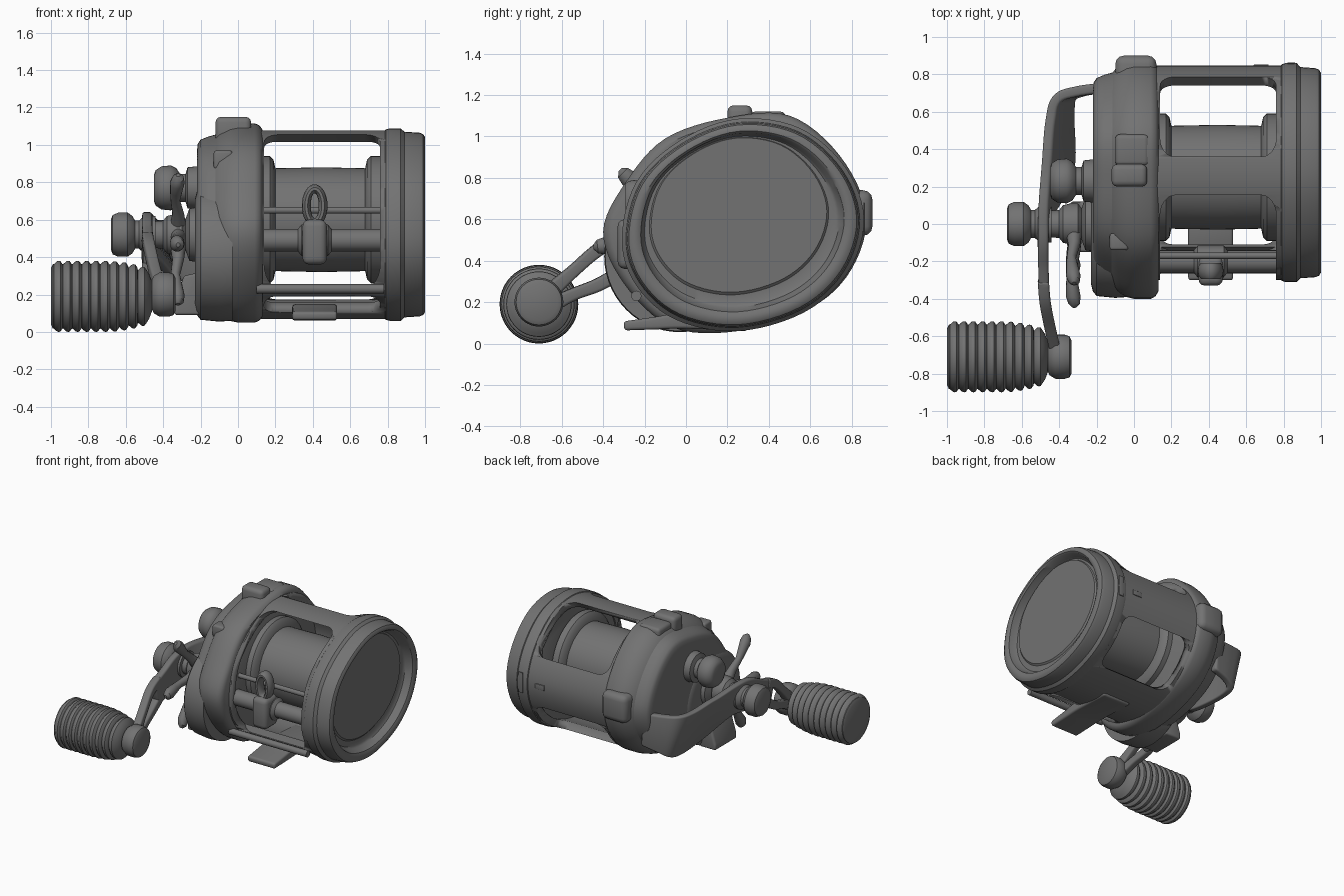
import bpy, bmesh, math
from mathutils import Vector, Matrix

cube = bpy.data.objects.get("Cube")
if cube:
    bpy.data.objects.remove(cube)

grey = bpy.data.materials.new("dark_grey_metal")
grey.use_nodes = True
grey.diffuse_color = (0.17, 0.17, 0.17, 1)
grey.node_tree.nodes["Principled BSDF"].inputs["Base Color"].default_value = (0.17, 0.17, 0.17, 1)


def finish(name, bm, bevel=0.0, angle=35):
    bmesh.ops.recalc_face_normals(bm, faces=bm.faces)
    mesh = bpy.data.meshes.new(name)
    bm.to_mesh(mesh)
    bm.free()
    ob = bpy.data.objects.new(name, mesh)
    bpy.context.collection.objects.link(ob)
    mesh.materials.append(grey)
    bpy.ops.object.select_all(action='DESELECT')
    ob.select_set(True)
    bpy.context.view_layer.objects.active = ob
    if bevel:
        mod = ob.modifiers.new("Bevel", 'BEVEL')
        mod.width, mod.segments = bevel, 3
        bpy.ops.object.modifier_apply(modifier="Bevel")
    bpy.ops.object.shade_smooth_by_angle(angle=math.radians(angle))
    return ob


def smooth(points, steps=6, closed=True):
    """Smooth curve through a few points of any dimension."""
    pts = [Vector(p) for p in points]
    n, out = len(pts), []
    pick = lambda i: pts[i % n] if closed else pts[max(0, min(n - 1, i))]
    for i in range(n if closed else n - 1):
        a, b, c, d = (pick(i + k) for k in (-1, 0, 1, 2))
        for s in range(steps):
            t = s / steps
            out.append(0.5 * (2 * b + (c - a) * t + (2 * a - 5 * b + 4 * c - d) * t * t
                              + (3 * b - a - 3 * c + d) * t ** 3))
    return out if closed else out + [pts[-1]]


def bridge(bm, rings, closed=False):
    n = len(rings[0])
    pairs = list(zip(rings, rings[1:])) + ([(rings[-1], rings[0])] if closed else [])
    for r, s in pairs:
        for i in range(n):
            bm.faces.new((r[i], r[(i + 1) % n], s[(i + 1) % n], s[i]))
    if not closed:
        bm.faces.new(rings[0])
        bm.faces.new(rings[-1])


def loft(name, outline, centre, sections, closed=False):
    """Rings of the outline along x; a section is x, scale and an optional shift."""
    bm, rings = bmesh.new(), []
    for x, s, *shift in sections:
        dy, dz = shift or (0, 0)
        rings.append([bm.verts.new((x, centre[0] + dy + (y - centre[0]) * s,
                                    centre[1] + dz + (z - centre[1]) * s)) for y, z in outline])
    bridge(bm, rings, closed)
    return finish(name, bm)


def lathe(name, y, z, profile, sides=40):
    ring = [(y + math.cos(a), z + math.sin(a))
            for a in (2 * math.pi * i / sides for i in range(sides))]
    return loft(name, ring, (y, z), profile)


def box(name, lo, hi, bevel=0.02):
    bm = bmesh.new()
    lo, hi = Vector(lo), Vector(hi)
    bmesh.ops.create_cube(bm, size=1, matrix=Matrix.Translation((lo + hi) / 2)
                          @ Matrix.Diagonal((*(hi - lo), 1)))
    return finish(name, bm, bevel)


def strap(name, points, thick, bevel=0.015):
    """Flat bar along a path of x, y, z, half height and lean of the lower edge."""
    path = smooth([p[:3] for p in points], 6, False)
    size = smooth([(p[3], p[4] if len(p) > 4 else 0) for p in points], 6, False)
    bm, rings = bmesh.new(), []
    for i, p in enumerate(path):
        t = path[min(i + 1, len(path) - 1)] - path[max(i - 1, 0)]
        side = Vector((t.y, -t.x, 0)).normalized() * thick / 2
        up = t.cross(side).normalized() * size[i][0]
        lean = Vector((size[i][1], 0, 0))
        rings.append([bm.verts.new(p + a * side + b * up + (lean if (b * up).z < 0 else 0 * lean))
                      for a, b in ((1, 1), (-1, 1), (-1, -1), (1, -1))])
    bridge(bm, rings)
    return finish(name, bm, bevel, 50)


# Side outlines in y, z
CENTRE = (0.26, 0.58)
cap_outline = smooth([(-.31, .5), (-.24, .78), (-.03, .98), (.25, 1.085), (.55, 1.04), (.77, .85),
                      (.86, .6), (.78, .34), (.57, .15), (.25, .06), (-.05, .115), (-.24, .28)])
gear_outline = smooth([(-.4, .54), (-.29, .78), (-.1, .99), (.2, 1.09), (.5, 1.1), (.74, .91),
                       (.87, .63), (.8, .36), (.6, .17), (.25, .06), (-.07, .08), (-.3, .29)])

# Dished end cap
loft("end_cap", cap_outline, CENTRE,
     [(.77, .94), (.79, .99), (.81, 1), (.87, 1), (.89, .965), (.97, .955), (.99, .94), (1, .91),
      (1, .87, 0, .005), (.99, .84, 0, .01), (.94, .81, -.005, .015), (.93, .79, -.01, .02),
      (.93, .74, -.015, .04), (.94, .725, -.015, .045), (.94, .7, -.015, .045)])

# Gear side plate and stepped covers
loft("gear_side_plate", gear_outline, CENTRE,
     [(-.13, .86), (-.1, .93), (-.04, .985), (0, 1), (.09, 1), (.115, .98), (.13, .94)])
loft("gear_side_cover", gear_outline, (.3, .57),
     [(-.22, .72), (-.215, .8), (-.2, .84), (-.16, .87), (-.06, .92)])
lathe("drive_gear_cover", -.03, .42,
      [(-.23, .29), (-.22, .33), (-.2, .355), (-.1, .365), (-.03, .36)], 56)

# Frame shell with rounded windows
frame = loft("frame", cap_outline, CENTRE, [(.08, .98), (.82, .98), (.82, .87), (.08, .87)], True)
for angle, width, shift in ((48, .5, 0), (155, .89, .055), (235, .17, -.015), (-40, .42, .03)):
    bm = bmesh.new()
    r = min(.08, width * .4)
    w = math.radians(angle)
    rings = [[], []]
    for k, (sx, st) in enumerate(((1, 1), (-1, 1), (-1, -1), (1, -1))):
        for s in range(7):
            a = math.radians(90 * k + 15 * s)
            x = .45 + sx * (.31 - r) + r * math.cos(a)
            t = shift + st * (width / 2 - r) + r * math.sin(a)
            for ring, reach in zip(rings, (.2, 1)):
                ring.append(bm.verts.new((x, .25 + reach * math.cos(w) - t * math.sin(w),
                                          .58 + reach * math.sin(w) + t * math.cos(w))))
    bridge(bm, rings)
    cutter = finish("window_cutter", bm)
    cutter.hide_render = True
    cut = frame.modifiers.new("Window", 'BOOLEAN')
    cut.object, cut.solver = cutter, 'EXACT'
    bpy.context.view_layer.objects.active = frame
    bpy.ops.object.modifier_apply(modifier="Window")
    bpy.data.objects.remove(cutter)

# Spool
lathe("spool", .25, .6, [(.1, .3), (.12, .34), (.17, .34), (.19, .32), (.2, .275), (.45, .28),
                         (.68, .275), (.69, .32), (.71, .34), (.76, .34), (.78, .3)], 56)

# Line guide with its rods
lathe("guide_tube", -.2, .49, [(.1, .06), (.78, .06)], 24)
for name, y, z, r in (("upper_guide_rod", -.17, .65, .018), ("front_stay_rod", -.24, .23, .025)):
    lathe(name, y, z, [(.1, r), (.78, r)], 16)
lathe("guide_sleeve", -.2, .49, [(.32, .06), (.34, .085), (.48, .085), (.5, .06)], 28)
box("guide_carriage", (.345, -.33, .36), (.475, -.17, .6), .035)
bm = bmesh.new()
rings = []
for i in range(32):
    a = 2 * math.pi * i / 32
    mid = Vector((.41 + .045 * math.cos(a), -.25, .675 + .09 * math.sin(a)))
    out = Vector((math.cos(a), 0, math.sin(a)))
    rings.append([bm.verts.new(mid + .024 * math.cos(b) * out + Vector((0, .045 * math.sin(b), 0)))
                  for b in (2 * math.pi * j / 10 for j in range(10))])
bridge(bm, rings, True)
finish("line_eye", bm)

# Mounting foot
strap("mounting_foot", [(.41, -.3, .085, .022), (.41, -.15, .098, .03), (.41, .0, .11, .038),
                        (.41, .3, .095, .035)], .24)

# Top release, rear bump, small buttons and slot plates
box("top_release", (-.12, .2, 1.0), (.07, .32, 1.15), .03)
box("top_latch", (-.1, .31, 1.0), (.08, .48, 1.12), .025)
box("rear_bump", (-.1, .7, .52), (.12, .9, .74), .045)
box("click_switch", (-.13, -.14, .87), (-.03, -.05, .97), .015)
box("rear_panel_plate", (.64, .845, .58), (.72, .853, .62), .003)
box("rear_cap_plate", (.82, .856, .52), (.86, .864, .68), .003)

# Lower bracket under the drive gear
bm = bmesh.new()
bridge(bm, [[bm.verts.new((x, y, z)) for x, z in ((-.2, .09), (-.34, .09), (-.34, .14), (-.29, .3), (-.2, .32))]
            for y in (-.15, .12)])
finish("lower_bracket", bm, .015)

# Tension knob
lathe("tension_knob", .23, .77, [(-.45, .07), (-.44, .095), (-.41, .115), (-.36, .12), (-.33, .105),
                                 (-.31, .075), (-.28, .075), (-.27, .11), (-.18, .12)])

# Drive shaft, star drag and end nut
HUB = Vector((0, .52))
lathe("drive_shaft", *HUB, [(-.46, .07), (-.4, .075), (-.38, .1), (-.34, .11), (-.3, .11),
                            (-.28, .085), (-.26, .14), (-.2, .15)])
lathe("handle_nut", *HUB, [(-.68, .08), (-.67, .105), (-.64, .118), (-.59, .118), (-.565, .1),
                           (-.55, .075), (-.53, .075), (-.5, .1), (-.44, .1)])
for n, angle in enumerate((135, 187, 236)):
    a = math.radians(angle)
    d, s = Vector((math.cos(a), math.sin(a))), Vector((-math.sin(a), math.cos(a)))
    bm = bmesh.new()
    rings = []
    for reach, w, x in ((.05, .05, -.32), (.16, .035, -.32), (.26, .028, -.335), (.33, .037, -.33),
                        (.39, .044, -.325), (.43, .034, -.32), (.45, .012, -.32)):
        p = HUB + d * reach
        rings.append([bm.verts.new((x + .9 * w * math.cos(b), *(p + s * w * math.sin(b))))
                      for b in (2 * math.pi * j / 14 for j in range(14))])
    bridge(bm, rings)
    finish(f"star_drag_arm_{n + 1}", bm)

# Crank: broad rear wall curling into the cover, and a forked front arm
strap("crank_rear", [(-.14, .73, .45, .13), (-.3, .71, .44, .15, .03), (-.41, .67, .43, .17, .07),
                     (-.45, .55, .42, .18, .11), (-.47, .32, .44, .18, .13), (-.485, .1, .51, .13, .05),
                     (-.485, -.06, .51, .12), (-.485, -.2, .46, .11), (-.48, -.36, .41, .1)], .055)
for name, lift in (("crank_upper_strut", 1), ("crank_lower_strut", -1)):
    strap(name, [(-.485, -.3, .43 + .075 * lift, .035), (-.475, -.42, .37 + .085 * lift, .032),
                 (-.45, -.55, .29 + .055 * lift, .03), (-.42, -.68, .2 + .03 * lift, .04)], .06)

# Grip with ridges
lathe("grip_boss", -.71, .2, [(-.5, .07), (-.46, .08), (-.45, .1), (-.42, .118), (-.37, .118),
                              (-.345, .11), (-.335, .09)])
ridges = [(-1, .15), (-.99, .172)]
for i in range(10):
    x, r = -.985 + .05 * i, .19 - .002 * max(0, i - 5) ** 2
    ridges += [(x, r - .018), (x + .018, r - .002), (x + .027, r), (x + .036, r - .002), (x + .047, r - .018)]
lathe("ridged_grip", -.71, .19, ridges + [(-.475, .12), (-.46, .08)], 48)
